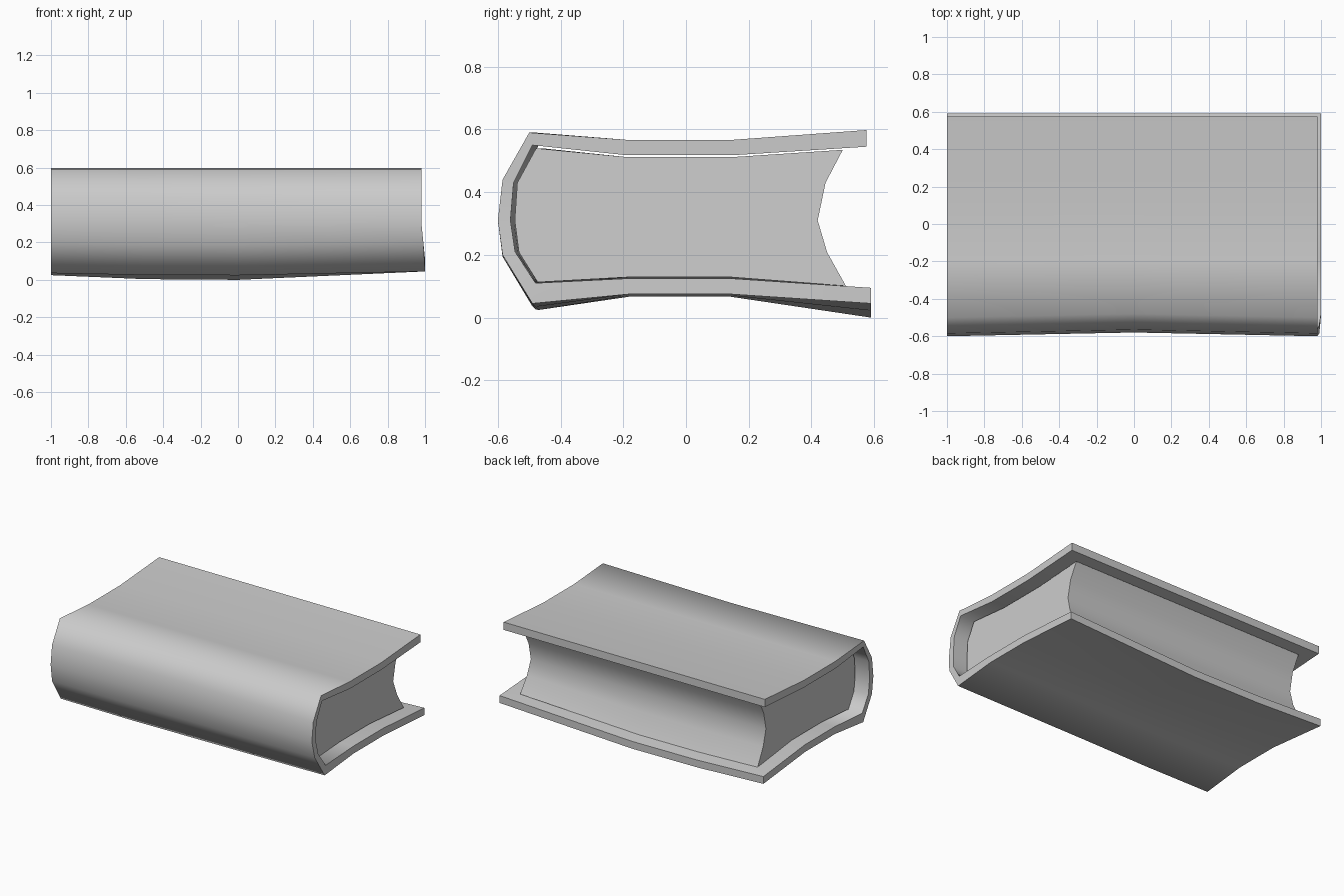
import bpy
import math

cube = bpy.data.objects.get("Cube")
if cube:
    bpy.data.objects.remove(cube)


def make_material(name, value):
    mat = bpy.data.materials.new(name)
    mat.use_nodes = True
    colour = (value, value, value, 1)
    mat.diffuse_color = colour
    mat.node_tree.nodes["Principled BSDF"].inputs["Base Color"].default_value = colour
    return mat


def bend(x, y, z):
    """Bow the lower board and the spine slightly along the length."""
    sag = 0.045 - 0.01 * x - 0.035 * x * x if x < 0 else 0.045 * (1 - x)
    low = max(0, (0.31 - z) / 0.2)
    if y > 0:
        weight = 0.2 + 1.3 * max(0, y - 0.15) / 0.57
    else:
        weight = 0.2 + max(0, -y - 0.18)
    z -= sag * min(1, low) * min(1, weight * 0.9)
    if y < -0.47:
        y += 0.02 * (1 - abs(x))
    if x > 0:
        x *= 0.98 + 0.02 * min(1, low)
    return x, y, z


def loft(name, profile, stations, caps, mat):
    """Sweep a closed (y, z) profile through x stations and cap both ends."""
    n = len(profile)
    verts = [bend(x, y, z) for x in stations for y, z in profile]
    faces = []
    for s in range(len(stations) - 1):
        for i in range(n):
            j = (i + 1) % n
            faces.append((s * n + i, s * n + j, s * n + n + j, s * n + n + i))
    last = (len(stations) - 1) * n
    for cap in caps:
        faces.append(tuple(reversed(cap)))
        faces.append(tuple(last + i for i in cap))
    mesh = bpy.data.meshes.new(name)
    mesh.from_pydata(verts, [], faces)
    mesh.update()
    mesh.materials.append(mat)
    obj = bpy.data.objects.new(name, mesh)
    bpy.context.collection.objects.link(obj)
    bpy.ops.object.select_all(action="DESELECT")
    obj.select_set(True)
    bpy.context.view_layer.objects.active = obj
    # Make the sides face outward before shading
    bpy.ops.object.mode_set(mode="EDIT")
    bpy.ops.mesh.select_all(action="SELECT")
    bpy.ops.mesh.normals_make_consistent(inside=False)
    bpy.ops.object.mode_set(mode="OBJECT")
    bpy.ops.object.shade_smooth_by_angle(angle=math.radians(75))
    return obj


grey = make_material("plain grey", 0.6)

# Cover: upper board, rounded spine, lower board
outer = [(0.575, 0.598), (0.15, 0.567), (-0.19, 0.567), (-0.5, 0.59),
         (-0.585, 0.44), (-0.6, 0.31), (-0.585, 0.2), (-0.49, 0.045),
         (-0.18, 0.075), (0.14, 0.075), (0.59, 0.045)]
inner = [(0.575, 0.545), (0.15, 0.518), (-0.19, 0.518), (-0.49, 0.55),
         (-0.55, 0.43), (-0.56, 0.31), (-0.545, 0.21), (-0.48, 0.11),
         (-0.18, 0.125), (0.14, 0.125), (0.59, 0.095)]
count = len(outer)
end_strips = [(i, i + 1, 2 * count - 2 - i, 2 * count - 1 - i)
              for i in range(count - 1)]
loft("cover", outer + inner[::-1], [-1, -0.5, 0, 0.5, 1], end_strips, grey)

# Page block: rounded back and hollow fore edge
pages = [(0.5, 0.535), (0.15, 0.512), (-0.19, 0.512), (-0.48, 0.54),
         (-0.54, 0.43), (-0.548, 0.31), (-0.535, 0.21), (-0.475, 0.115),
         (-0.18, 0.13), (0.14, 0.13), (0.51, 0.105),
         (0.45, 0.21), (0.42, 0.31), (0.445, 0.43)]
loft("page_block", pages, [-0.9, -0.45, 0, 0.45, 0.9],
     [tuple(range(len(pages)))], grey)
